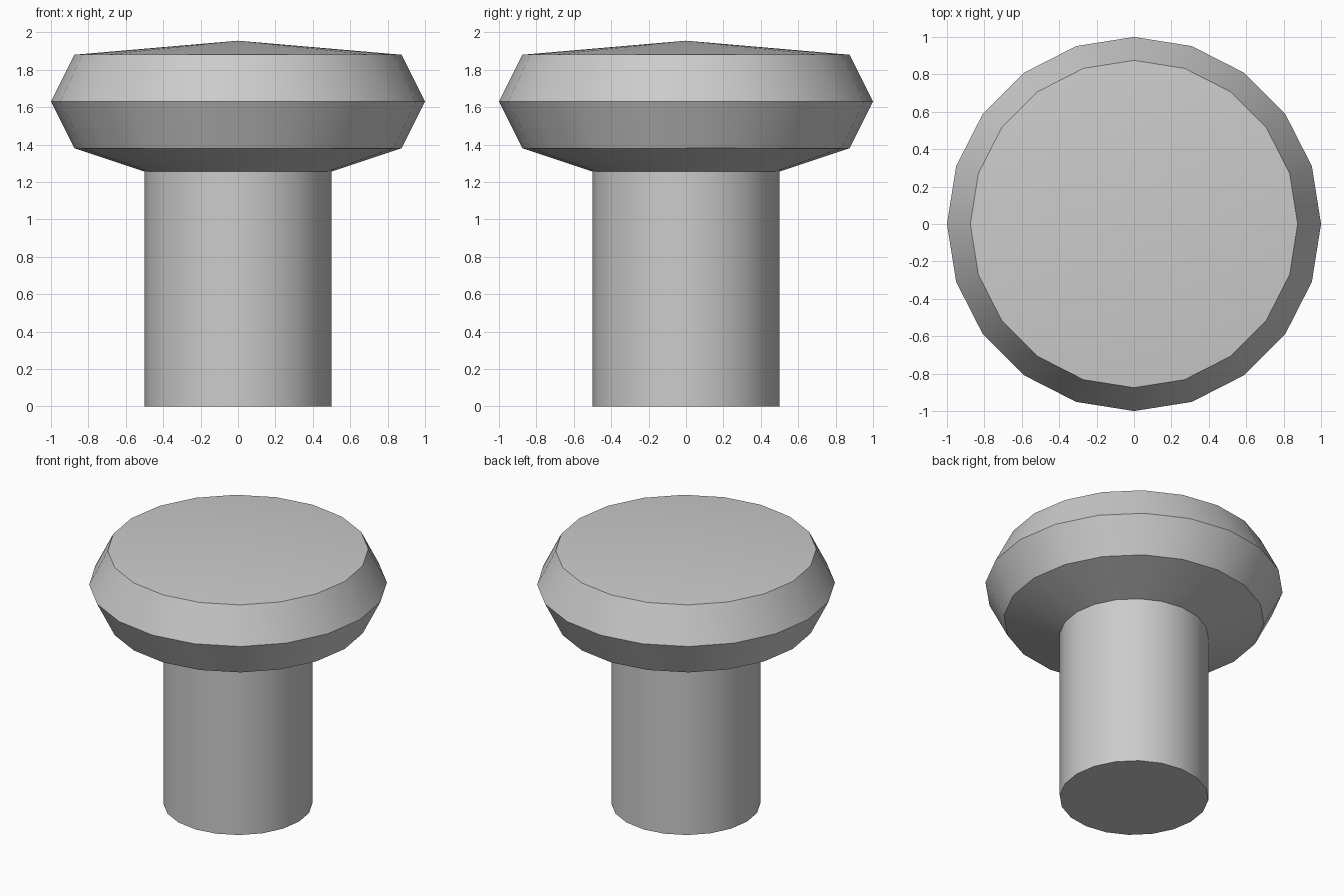
import bpy
import bmesh
import math

SIDES = 20

cube = bpy.data.objects.get("Cube")
if cube:
    bpy.data.objects.remove(cube, do_unlink=True)

grey = bpy.data.materials.new("light_grey")
grey.use_nodes = True
colour = (0.6, 0.6, 0.6, 1.0)
grey.diffuse_color = colour
grey.node_tree.nodes["Principled BSDF"].inputs["Base Color"].default_value = colour


def lathe(name, profile):
    """Revolve (radius, height) points around z, closing open ends."""
    bm = bmesh.new()
    verts = [bm.verts.new((r, 0, z)) for r, z in profile]
    edges = [bm.edges.new(pair) for pair in zip(verts, verts[1:])]
    bmesh.ops.spin(bm, geom=verts + edges, cent=(0, 0, 0), axis=(0, 0, 1),
                   angle=math.tau, steps=SIDES, use_merge=True)
    bmesh.ops.remove_doubles(bm, verts=bm.verts[:], dist=0.0001)
    bmesh.ops.holes_fill(bm, edges=[e for e in bm.edges if e.is_boundary], sides=0)
    bmesh.ops.recalc_face_normals(bm, faces=bm.faces[:])
    mesh = bpy.data.meshes.new(name)
    bm.to_mesh(mesh)
    bm.free()
    mesh.materials.append(grey)
    obj = bpy.data.objects.new(name, mesh)
    bpy.context.collection.objects.link(obj)
    bpy.ops.object.select_all(action='DESELECT')
    obj.select_set(True)
    bpy.context.view_layer.objects.active = obj
    bpy.ops.object.shade_smooth_by_angle(angle=math.radians(30))
    return obj


# Round post and bevelled cap with a shallow conical top, as one closed body
lathe("knob", [(0.5, 0), (0.5, 1.255), (0.875, 1.38), (1, 1.63),
               (0.875, 1.88), (0, 1.955)])
